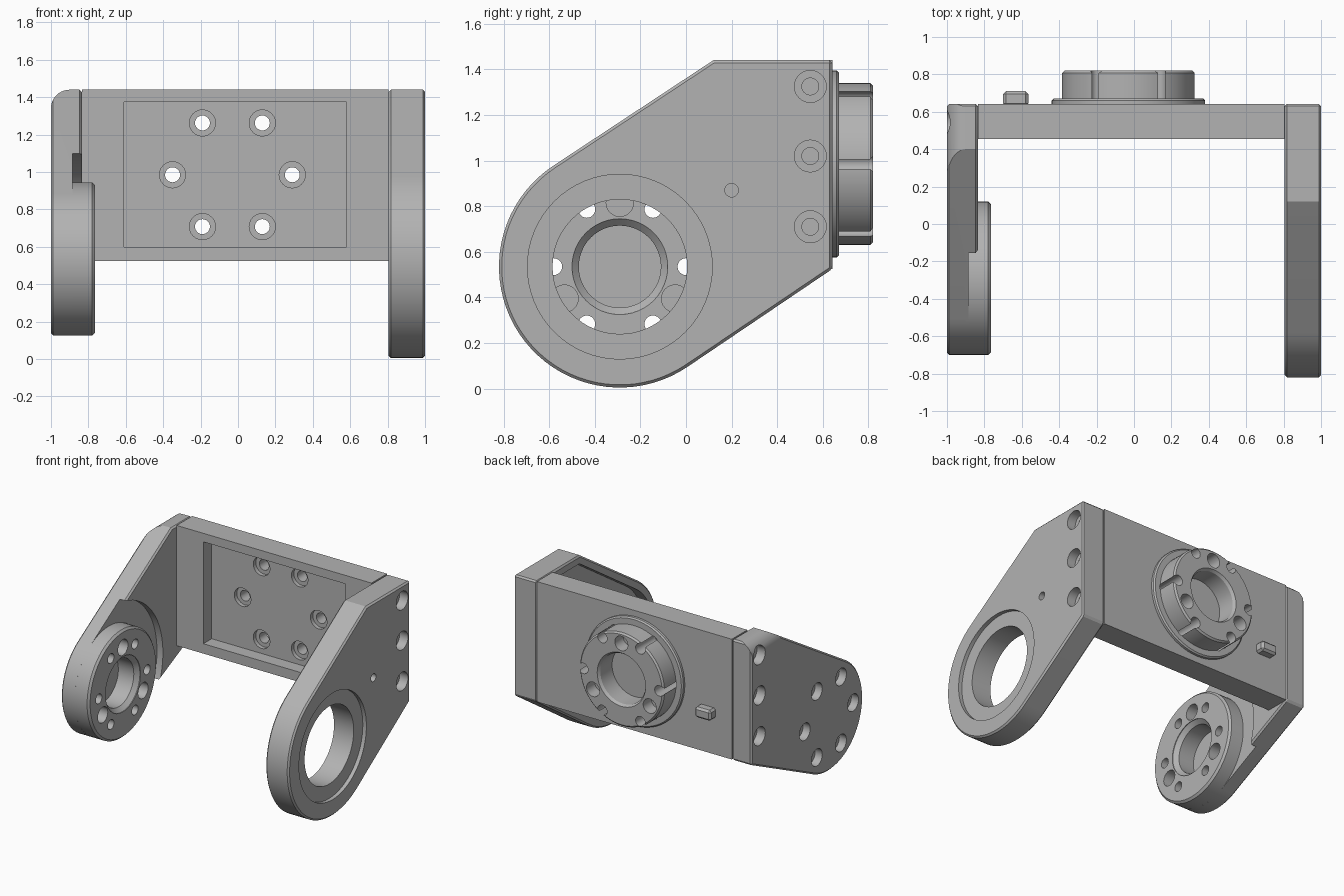
import bpy, bmesh, math
from math import sin, cos, pi, radians

if "Cube" in bpy.data.objects:
    bpy.data.objects.remove(bpy.data.objects["Cube"], do_unlink=True)

grey = bpy.data.materials.new("machined_grey")
grey.use_nodes = True
COLOUR = (0.45, 0.45, 0.45, 1)
grey.diffuse_color = COLOUR
grey.node_tree.nodes["Principled BSDF"].inputs["Base Color"].default_value = COLOUR

PY, PZ = -0.29, 0.535        # pivot axis of both arms
HX, HZ = -0.03, 0.985        # axis of the rear hub
TOP, BOTTOM, BACK, FRONT = 1.44, 0.525, 0.642, 0.455


def make(name, bm):
    bmesh.ops.recalc_face_normals(bm, faces=bm.faces)
    mesh = bpy.data.meshes.new(name)
    bm.to_mesh(mesh)
    bm.free()
    mesh.materials.append(grey)
    obj = bpy.data.objects.new(name, mesh)
    bpy.context.collection.objects.link(obj)
    return obj


def apply(obj, mod):
    bpy.ops.object.select_all(action='DESELECT')
    obj.select_set(True)
    bpy.context.view_layer.objects.active = obj
    bpy.ops.object.modifier_apply(modifier=mod.name)


def chamfer(obj, width=0.012):
    mod = obj.modifiers.new("edge", 'BEVEL')
    mod.width, mod.segments, mod.limit_method = width, 1, 'ANGLE'
    mod.angle_limit = radians(40)
    apply(obj, mod)


def boolean(obj, bm, operation='DIFFERENCE'):
    tool = make("cutter", bm)
    tool.hide_render = True
    mod = obj.modifiers.new("cut", 'BOOLEAN')
    mod.operation, mod.solver, mod.object = operation, 'EXACT', tool
    apply(obj, mod)
    bpy.data.objects.remove(tool, do_unlink=True)


def turned(bm, axis, a, b, profile, n=48):
    """Solid of revolution about x or y from (radius, position) pairs."""
    rings = []
    for r, t in profile:
        ring = []
        for i in range(n):
            u, v = a + r * cos(2 * pi * i / n), b + r * sin(2 * pi * i / n)
            ring.append(bm.verts.new((t, u, v) if axis == 'x' else (u, t, v)))
        rings.append(ring)
    for p, q in zip(rings, rings[1:]):
        for i in range(n):
            j = (i + 1) % n
            bm.faces.new((p[i], p[j], q[j], q[i]))
    bm.faces.new(rings[0])
    bm.faces.new(rings[-1])
    return bm


def prism(bm, axis, points, t0, t1):
    """Extrude a polygon along x (points y,z) or y (points x,z)."""
    ends = [[bm.verts.new((t, u, v) if axis == 'x' else (u, t, v)) for u, v in points]
            for t in (t0, t1)]
    for i in range(len(points)):
        j = (i + 1) % len(points)
        bm.faces.new((ends[0][i], ends[0][j], ends[1][j], ends[1][i]))
    bm.faces.new(ends[0])
    bm.faces.new(ends[1])
    return bm


def rect(u0, u1, v0, v1):
    return [(u0, v0), (u1, v0), (u1, v1), (u0, v1)]


def polar(a, b, r, degrees):
    return a + r * cos(radians(degrees)), b + r * sin(radians(degrees))


def arm_outline(r, flat_start, inset=0.0, back=BACK):
    """Teardrop: pivot arc joined by tangents to the square back end."""
    r -= inset
    low, high = BOTTOM + inset, TOP - inset

    def tangent(y, z, side):
        dy, dz = y - PY, z - PZ
        return math.atan2(dz, dy) - side * math.asin(r / math.hypot(dy, dz))
    start = pi / 2 + tangent(flat_start, high, 1)
    end = 1.5 * pi + tangent(back, low, -1)
    arc = [(PY + r * cos(start + (end - start) * i / 40),
            PZ + r * sin(start + (end - start) * i / 40)) for i in range(41)]
    return [(back, low), (back, high), (flat_start, high)] + arc


def side_screws(bm, outer, inward):
    for z in (1.325, 1.02, 0.71):
        turned(bm, 'x', 0.545, z, [(0.07, outer - inward * 0.02), (0.07, outer + inward * 0.07),
                                   (0.037, outer + inward * 0.07), (0.037, outer + inward * 0.15)], 24)


# Large bearing arm
large_arm = make("large_arm", prism(bmesh.new(), 'x', arm_outline(0.53, 0.12), 0.805, 1.0))
chamfer(large_arm)
cut = turned(bmesh.new(), 'x', PY, PZ, [(0.295, 0.7), (0.295, 0.97), (0.405, 0.97), (0.405, 1.1)], 64)
turned(cut, 'x', 0.2, 0.87, [(0.03, 0.95), (0.03, 1.1)], 16)
side_screws(cut, 1.0, -1)
boolean(large_arm, cut)
# Inner hollow, leaving a rim and a collar round the bearing
hollow = make("hollow", prism(bmesh.new(), 'x', arm_outline(0.53, 0.13, 0.06, 0.44), 0.75, 0.89))
boolean(hollow, turned(bmesh.new(), 'x', PY, PZ, [(0.41, 0.7), (0.41, 1.0)], 64))
pocket = bmesh.new()
pocket.from_mesh(hollow.data)
bpy.data.objects.remove(hollow, do_unlink=True)
boolean(large_arm, pocket)

# Small arm with its rounded upper outside edge
small_arm = make("small_arm", prism(bmesh.new(), 'x', arm_outline(0.41, 0.4), -1.0, -0.835))
chamfer(small_arm)
corner = [polar(-0.9, TOP - 0.1, 0.1, 90 + i * 9) for i in range(11)]
boolean(small_arm, prism(bmesh.new(), 'y', corner + [(-1, -1), (-0.7, -1), (-0.7, TOP)], -2, 2),
        'INTERSECT')
boolean(small_arm, turned(bmesh.new(), 'x', PY, PZ, [(0.58, -0.885), (0.58, -0.7)], 64))
cut = bmesh.new()
side_screws(cut, -1.0, 1)
boolean(small_arm, cut)

# Drive boss on the small arm
drive_boss = make("drive_boss", turned(bmesh.new(), 'x', PY, PZ, [
    (0.41, -0.9), (0.41, -0.78), (0.395, -0.765)], 64))
bore = [(0.18, -0.93), (0.18, -0.80), (0.21, -0.77), (0.21, -0.7)]
for part in (small_arm, drive_boss):
    cut = turned(bmesh.new(), 'x', PY, PZ, bore)
    for k in range(6):
        y, z = polar(PY, PZ, 0.29, 60 * k)
        turned(cut, 'x', y, z, [(0.065, -1.1), (0.065, -0.94), (0.037, -0.94), (0.037, -0.7)], 24)
    for k in range(3):
        y, z = polar(PY, PZ, 0.28, 90 + 120 * k)
        turned(cut, 'x', y, z, [(0.06, -0.86), (0.06, -0.7)], 24)
    boolean(part, cut)

# Cross plate with front recess
cross_plate = make("cross_plate", prism(bmesh.new(), 'y', rect(-0.835, 0.805, BOTTOM, TOP), FRONT, BACK))
boolean(cross_plate, prism(bmesh.new(), 'y', rect(-0.61, 0.58, 0.6, 1.375), 0.3, 0.555))

# Rear hub: flange and ring
hub_flange = make("hub_flange", turned(bmesh.new(), 'y', HX, HZ, [
    (0.41, 0.63), (0.41, 0.66), (0.40, 0.67)], 64))
rear_hub = make("rear_hub", turned(bmesh.new(), 'y', HX, HZ, [
    (0.355, 0.65), (0.355, 0.808), (0.343, 0.82)], 64))
for part in (cross_plate, hub_flange, rear_hub):
    cut = turned(bmesh.new(), 'y', HX, HZ, [(0.19, 0.66), (0.19, 0.8), (0.21, 0.83)])
    for k in range(6):
        x, z = polar(HX, HZ, 0.32, 60 * k)
        turned(cut, 'y', x, z, [(0.07, 0.5), (0.07, 0.585), (0.04, 0.585), (0.04, 0.9)], 24)
    for k in range(3):
        x, z = polar(HX, HZ, 0.275, 90 + 120 * k)
        turned(cut, 'y', x, z, [(0.055, 0.72), (0.055, 0.9)], 24)
    boolean(part, cut)

# Locating key beside the hub
key = make("locating_key", prism(bmesh.new(), 'y', rect(-0.7, -0.565, 0.8, 0.88), 0.63, 0.71))
chamfer(key, 0.015)

# Smooth the round faces, keep the edges crisp
bpy.ops.object.select_all(action='DESELECT')
for part in (large_arm, small_arm, drive_boss, cross_plate, hub_flange, rear_hub, key):
    part.select_set(True)
bpy.context.view_layer.objects.active = large_arm
bpy.ops.object.shade_smooth_by_angle(angle=radians(25))
